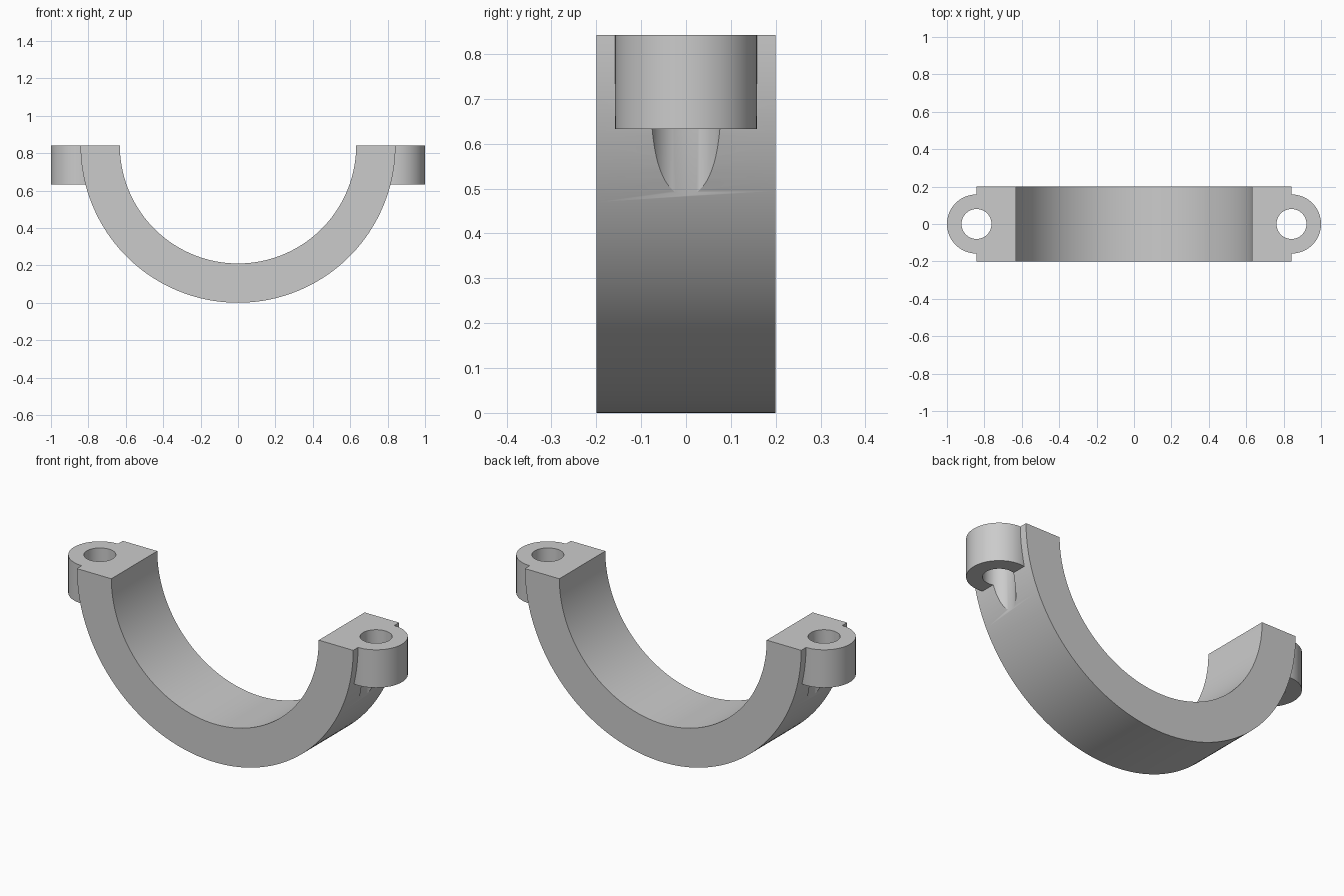
import bpy, bmesh
from math import pi, cos, sin, radians

if "Cube" in bpy.data.objects:
    bpy.data.objects.remove(bpy.data.objects["Cube"])

R_OUT, R_IN, HALF_W = 0.842, 0.632, 0.2
LUG_R, HOLE_R, LUG_Z = 0.158, 0.08, 0.633
SEG = 96


def arc(r, start, end):
    return [(r * cos(start + (end - start) * i / SEG), R_OUT + r * sin(start + (end - start) * i / SEG))
            for i in range(SEG + 1)]


def cylinder(name, x, r, z0, z1):
    bpy.ops.mesh.primitive_cylinder_add(vertices=64, radius=r, depth=z1 - z0,
                                        location=(x, 0, (z0 + z1) / 2))
    bpy.context.object.name = name
    return bpy.context.object


def boolean(target, tool, operation):
    mod = target.modifiers.new(operation.lower(), 'BOOLEAN')
    mod.operation, mod.object, mod.solver = operation, tool, 'EXACT'
    bpy.context.view_layer.objects.active = target
    bpy.ops.object.modifier_apply(modifier=mod.name)
    bpy.data.objects.remove(tool, do_unlink=True)


# Half-ring saddle: C-shaped profile extruded along y
bm = bmesh.new()
profile = arc(R_OUT, pi, 2 * pi) + arc(R_IN, 2 * pi, pi)
face = bm.faces.new([bm.verts.new((x, -HALF_W, z)) for x, z in profile])
ext = bmesh.ops.extrude_face_region(bm, geom=[face])
bmesh.ops.translate(bm, vec=(0, 2 * HALF_W, 0),
                    verts=[v for v in ext['geom'] if isinstance(v, bmesh.types.BMVert)])
bmesh.ops.recalc_face_normals(bm, faces=bm.faces)
mesh = bpy.data.meshes.new("clamp_half")
bm.to_mesh(mesh)
bm.free()
clamp = bpy.data.objects.new("clamp_half", mesh)
bpy.context.collection.objects.link(clamp)

# Round bolt lugs, then bolt holes that also groove the ring below them
for side in (-1, 1):
    boolean(clamp, cylinder("bolt_lug", side * R_OUT, LUG_R, LUG_Z, R_OUT), 'UNION')
for side in (-1, 1):
    boolean(clamp, cylinder("bolt_hole", side * R_OUT, HOLE_R, 0.3, 1.0), 'DIFFERENCE')

# Smooth curved walls, crisp edges
bpy.ops.object.select_all(action='DESELECT')
clamp.select_set(True)
bpy.context.view_layer.objects.active = clamp
bpy.ops.object.shade_smooth_by_angle(angle=radians(30))
